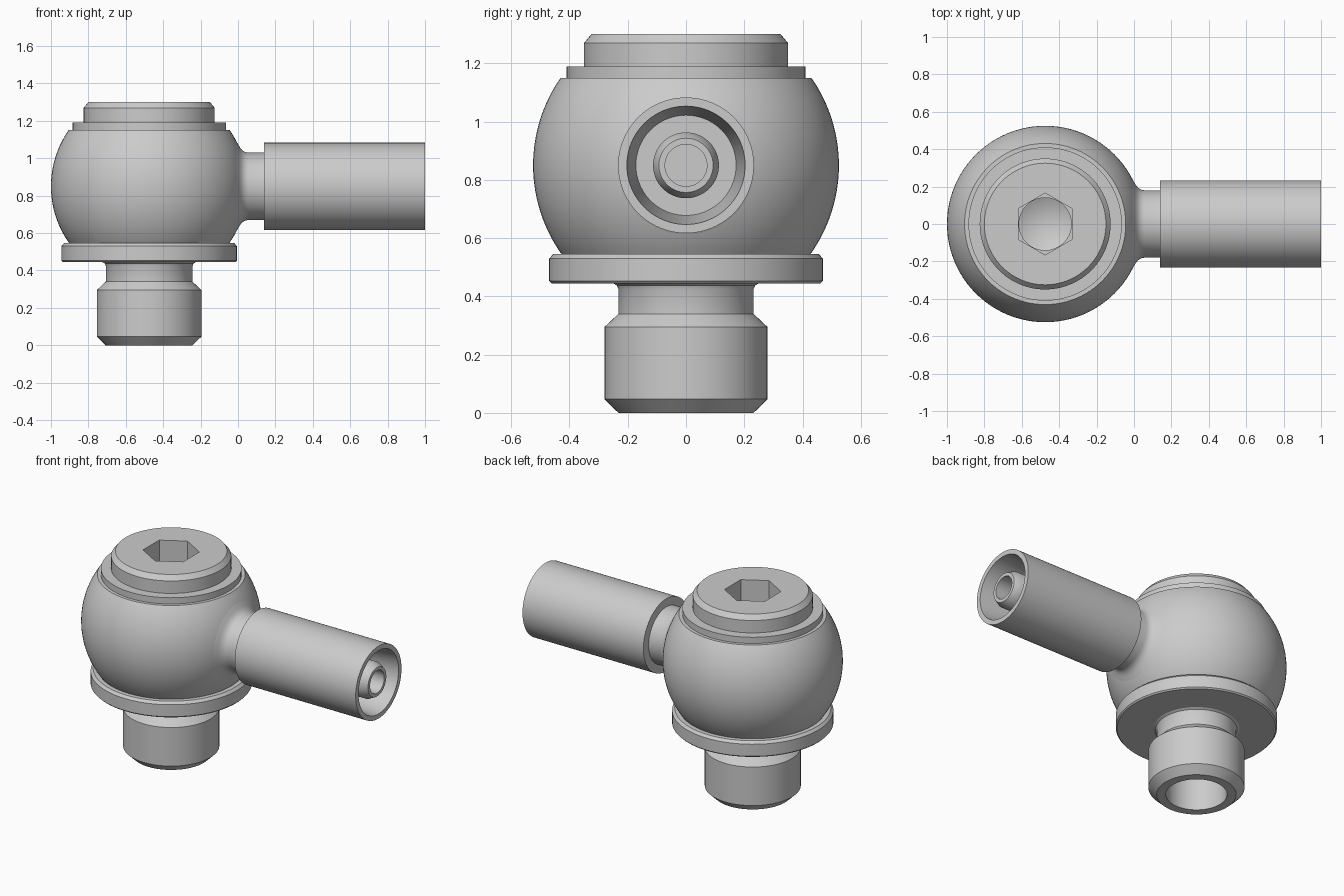
import bpy, bmesh, math
from mathutils import Matrix

if "Cube" in bpy.data.objects:
    bpy.data.objects.remove(bpy.data.objects["Cube"])

SEG = 96
AXIS_X = -0.475      # vertical bolt axis
PORT_Z = 0.85        # height of ball centre and side port
BALL_R = 0.525


def lathe(name, profile, matrix, closed=False):
    """Revolve (radius, height) points; a radius may be a function of angle."""
    bm = bmesh.new()
    rings = []
    for r, h in profile:
        if r == 0:
            rings.append([bm.verts.new((0, 0, h))] * SEG)
            continue
        ring = []
        for i in range(SEG):
            a = 2 * math.pi * i / SEG
            rad = r(a) if callable(r) else r
            ring.append(bm.verts.new((rad * math.cos(a), rad * math.sin(a), h)))
        rings.append(ring)
    pairs = list(zip(rings, rings[1:]))
    if closed:
        pairs.append((rings[-1], rings[0]))
    for lo, hi in pairs:
        for i in range(SEG):
            j = (i + 1) % SEG
            quad = list(dict.fromkeys((lo[i], lo[j], hi[j], hi[i])))
            bm.faces.new(quad)
    bmesh.ops.recalc_face_normals(bm, faces=bm.faces)
    bm.transform(matrix)
    mesh = bpy.data.meshes.new(name)
    bm.to_mesh(mesh)
    bm.free()
    obj = bpy.data.objects.new(name, mesh)
    bpy.context.collection.objects.link(obj)
    bpy.ops.object.select_all(action='DESELECT')
    obj.select_set(True)
    bpy.context.view_layer.objects.active = obj
    bpy.ops.object.shade_smooth_by_angle(angle=math.radians(28))
    return obj


def hexagon(a):
    """Hex socket outline with flats facing +x and -x."""
    step = math.pi / 3
    return 0.143 / math.cos((a + step / 2) % step - step / 2)


upright = Matrix.Translation((AXIS_X, 0, 0))
sideways = Matrix.Translation((0, 0, PORT_Z)) @ Matrix.Rotation(math.pi / 2, 4, 'Y')

# Hollow bolt: blind bore below, threaded shank, head with hex socket
lathe("banjo_bolt", [
    (0, 0.90), (0.178, 0.80), (0.178, 0), (0.232, 0), (0.28, 0.047),
    (0.28, 0.295), (0.232, 0.34), (0.232, 0.425), (0.237, 0.437),
    (0.25, 0.445), (0.25, 1.17), (0.35, 1.17), (0.35, 1.27), (0.325, 1.30),
    (hexagon, 1.30), (hexagon, 1.10), (0.14, 1.10), (0.14, 1.05), (0, 0.98),
], upright)

# Ball body, cut flat at top and bottom
low, high = math.asin(-0.305 / BALL_R), math.asin(0.30 / BALL_R)
arc = []
for i in range(33):
    t = low + (high - low) * i / 32
    arc.append((BALL_R * math.cos(t), PORT_Z + BALL_R * math.sin(t)))
lathe("ball_body", [(0.24, arc[0][1])] + arc + [(0.24, arc[-1][1])], upright, True)

# Sealing washers
lathe("lower_washer", [
    (0.24, 0.445), (0.462, 0.445), (0.47, 0.453), (0.47, 0.53),
    (0.455, 0.546), (0.24, 0.546),
], upright, True)
lathe("upper_washer", [
    (0.24, 1.15), (0.41, 1.15), (0.41, 1.19), (0.24, 1.19),
], upright, True)

# Side port: filleted neck, sleeve, tapered socket and inner hollow spigot
lathe("side_port", [
    (0.25, -0.016), (0.236, -0.006), (0.222, 0.002), (0.207, 0.011),
    (0.194, 0.022), (0.184, 0.037), (0.18, 0.055), (0.18, 0.14),
    (0.233, 0.14), (0.233, 1.0), (0.203, 1.0), (0.172, 0.70),
    (0.113, 0.70), (0.113, 0.95), (0.093, 0.99), (0.072, 0.99),
    (0.072, 0.08), (0, 0.08),
], sideways)
